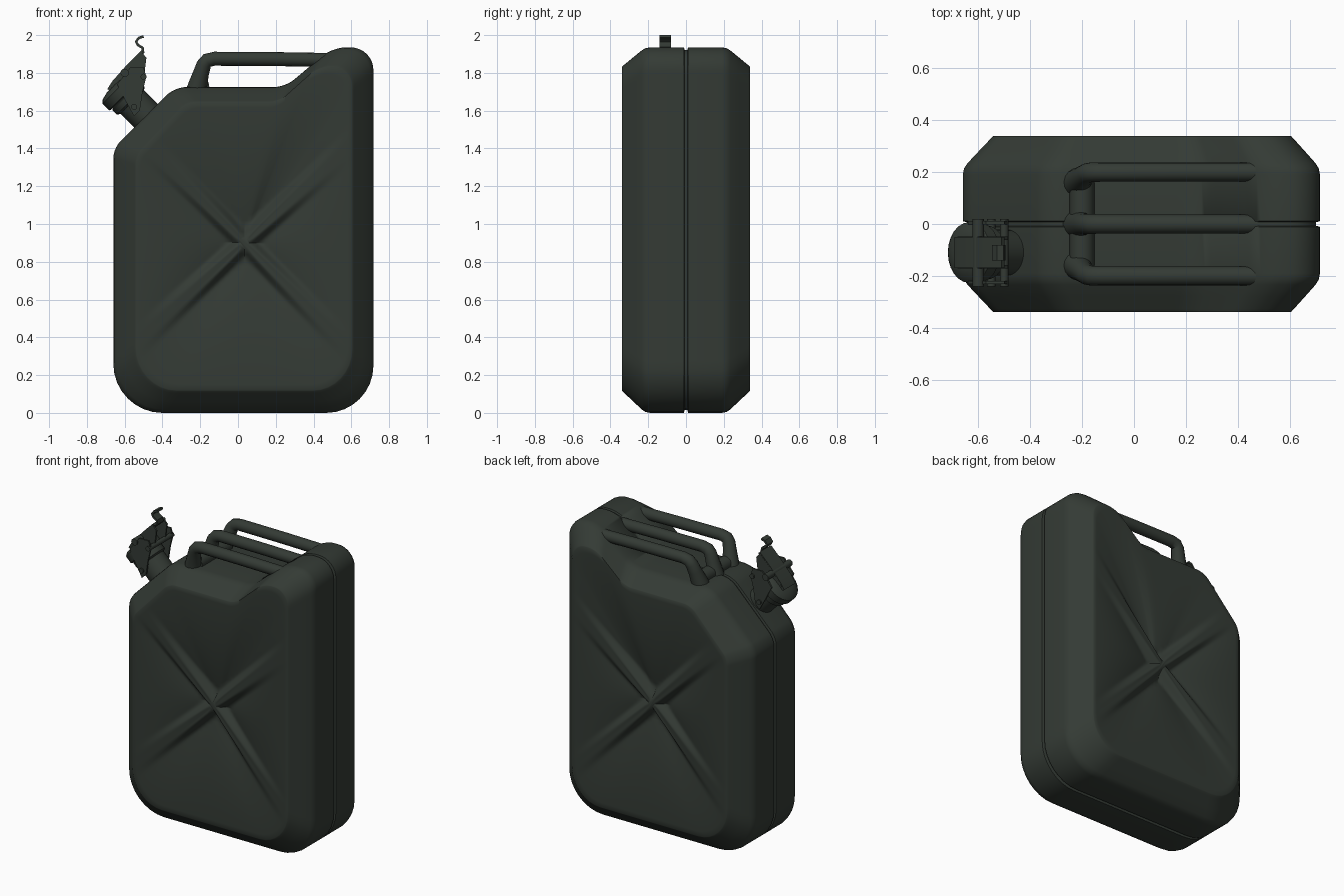
import bpy, bmesh, math
from mathutils import Vector

old = bpy.data.objects.get("Cube")
if old:
    bpy.data.objects.remove(old, do_unlink=True)

COLOUR = (0.034, 0.043, 0.035, 1)
paint = bpy.data.materials.new("dark_olive_paint")
paint.use_nodes = True
paint.diffuse_color = COLOUR
bsdf = paint.node_tree.nodes["Principled BSDF"]
bsdf.inputs["Base Color"].default_value = COLOUR
bsdf.inputs["Roughness"].default_value = 0.6


def finish(name, bm, angle=40):
    """Turn a bmesh into a painted object with smooth shading."""
    bmesh.ops.recalc_face_normals(bm, faces=bm.faces[:])
    mesh = bpy.data.meshes.new(name)
    bm.to_mesh(mesh)
    bm.free()
    mesh.materials.append(paint)
    ob = bpy.data.objects.new(name, mesh)
    bpy.context.scene.collection.objects.link(ob)
    bpy.ops.object.select_all(action='DESELECT')
    bpy.context.view_layer.objects.active = ob
    ob.select_set(True)
    bpy.ops.object.shade_smooth_by_angle(angle=math.radians(angle))
    return ob


def fillet(corners, steps=8, spacing=0.025):
    """Closed outline with rounded corners, given as (x, z, cut length)."""
    pts = []
    n = len(corners)
    for i, (x, z, cut) in enumerate(corners):
        p = Vector((x, z))
        before = Vector(corners[i - 1][:2]) - p
        after = Vector(corners[(i + 1) % n][:2]) - p
        a, b = p + before.normalized() * cut, p + after.normalized() * cut
        ca, cb = a.lerp(p, 0.55), b.lerp(p, 0.55)
        for k in range(steps + 1):
            t = k / steps
            s = 1 - t
            pts.append(a * s**3 + ca * 3 * s * s * t + cb * 3 * s * t * t + b * t**3)
    dense = []
    for i, p in enumerate(pts):
        q = pts[(i + 1) % len(pts)]
        parts = max(1, round((q - p).length / spacing))
        dense += [p.lerp(q, k / parts) for k in range(parts)]
    return dense


def sweep(name, path, radii, sides=16):
    """Round tube through points, with a radius at each one."""
    bm = bmesh.new()
    path = [Vector(p) for p in path]
    rings = []
    for i, p in enumerate(path):
        d = (path[min(i + 1, len(path) - 1)] - path[max(i - 1, 0)]).normalized()
        ref = Vector((0, 1, 0)) if abs(d.y) < 0.9 else Vector((1, 0, 0))
        u = d.cross(ref).normalized()
        v = d.cross(u)
        angles = [math.tau * k / sides for k in range(sides)]
        rings.append([bm.verts.new(p + (u * math.cos(t) + v * math.sin(t)) * radii[i])
                      for t in angles])
    for a, b in zip(rings, rings[1:]):
        for k in range(sides):
            m = (k + 1) % sides
            bm.faces.new((a[k], a[m], b[m], b[k]))
    bm.faces.new(rings[0])
    bm.faces.new(rings[-1])
    return finish(name, bm)


def slab(name, outline, y, width):
    """Extrude an x-z outline across y."""
    bm = bmesh.new()
    face = bm.faces.new([bm.verts.new((x, y - width / 2, z)) for x, z in outline])
    ext = bmesh.ops.extrude_face_region(bm, geom=[face])
    verts = [g for g in ext["geom"] if isinstance(g, bmesh.types.BMVert)]
    bmesh.ops.translate(bm, verts=verts, vec=(0, width, 0))
    return finish(name, bm, 35)


def strip(name, path, y, width, thick):
    """Bent sheet-metal strip following an x-z path."""
    pts = [Vector(p) for p in path]
    left, right = [], []
    for i, p in enumerate(pts):
        d = (pts[min(i + 1, len(pts) - 1)] - pts[max(i - 1, 0)]).normalized()
        off = Vector((-d.y, d.x)) * thick / 2
        left.append(p + off)
        right.append(p - off)
    return slab(name, left + right[::-1], y, width)


def smooth(t):
    t = min(1, max(0, t))
    return t * t * (3 - 2 * t)


# Can body: two pressed halves, a seam groove, sunk panels and a raised cross
outline = fillet([(-0.66, 0, 0.26), (0.717, 0, 0.25), (0.717, 1.935, 0.12),
                  (0.5, 1.935, 0.07), (0.25, 1.725, 0.06),
                  (-0.335, 1.725, 0.06), (-0.66, 1.4, 0.05)])
CENTRE = Vector((0.035, 0.9))
DEPTH, HALF = 0.1, 0.34
ARMS = [math.radians(a) for a in (41, 134, 224, 316)]


def inset(t):
    """Outline at t = 0, edge of the pressed panel at t = 1."""
    return [p.lerp(Vector((p.x * 0.83 + 0.008, p.y * 0.884 + 0.12)), t) for p in outline]


def sink(d, f):
    """Depth of the bulging panels, broken by the narrow raised cross."""
    angle = math.atan2(d.y, d.x)
    middle = abs(math.cos(2 * angle))
    gap = min(abs(d.length * math.sin(angle - a)) for a in ARMS)
    panel = DEPTH * (1 - f) ** (1.2 + 1.0 * middle)
    ridge = smooth((gap - 0.012) / 0.05)
    return panel * ridge + 0.3 * panel * (1 - ridge)


def panel_ring(f):
    ring = []
    for p in inset(1):
        d = (p - CENTRE) * f
        ring.append((CENTRE.x + d.x, sink(d, f) - HALF, CENTRE.y + d.y))
    return ring


half = [panel_ring(k / 25) for k in range(1, 25)]
for t, y in ((1, 0.34), (0.96, 0.337), (0.88, 0.327), (0.5, 0.279), (0.15, 0.234),
             (0.04, 0.214), (0, 0.19), (0, 0.011), (0.13, 0.007)):
    half.append([(p.x, -y, p.y) for p in inset(t)])
loops = half + [[(x, -y, z) for x, y, z in ring] for ring in reversed(half)]

bm = bmesh.new()
rings = [[bm.verts.new(c) for c in ring] for ring in loops]
count = len(outline)
for a, b in zip(rings, rings[1:]):
    for k in range(count):
        m = (k + 1) % count
        bm.faces.new((a[k], a[m], b[m], b[k]))
bm.faces.new(rings[0])
bm.faces.new(rings[-1])
finish("can_body", bm, 60)

# Three carrying handles
for label, y in (("front", -0.2), ("middle", 0), ("back", 0.2)):
    sweep(label + "_handle",
          [(-0.222, y * 0.78, 1.69), (-0.212, y * 0.84, 1.74), (-0.195, y * 0.92, 1.8),
           (-0.18, y * 0.98, 1.845), (-0.163, y, 1.866), (-0.125, y, 1.875),
           (0.2, y, 1.873), (0.5, y, 1.868)],
          [0.058, 0.05, 0.042, 0.039, 0.038, 0.037, 0.037, 0.037])
sweep("handle_base", [(-0.2, -0.16, 1.73), (-0.2, 0.16, 1.73)], [0.048, 0.048])

# Filler neck and cap, tilted outward
SPOUT_Y = -0.11
base = Vector((-0.49, SPOUT_Y, 1.575))
axis = Vector((-1, 0, 1)).normalized()


def on_axis(*stations):
    return [base + axis * s for s in stations]


sweep("filler_neck", on_axis(-0.14, 0.17), [0.088, 0.088], 24)
sweep("neck_collar", on_axis(0.1, 0.11, 0.145, 0.15), [0.09, 0.104, 0.104, 0.09], 24)
sweep("filler_cap", on_axis(0.15, 0.155, 0.205, 0.22, 0.23),
      [0.108, 0.117, 0.117, 0.1, 0.06], 24)

# Locking clamp: side plates, bridge, pins and curled lever
for label, side in (("front", -1), ("back", 1)):
    slab(label + "_clamp_plate",
         [(-0.64, 1.74), (-0.6, 1.66), (-0.55, 1.57), (-0.52, 1.6), (-0.505, 1.7),
          (-0.485, 1.78), (-0.5, 1.83), (-0.57, 1.83)], SPOUT_Y + side * 0.115, 0.012)
    slab(label + "_lever_arm",
         [(-0.68, 1.72), (-0.6, 1.73), (-0.55, 1.72), (-0.5, 1.76), (-0.485, 1.88),
          (-0.51, 1.91), (-0.58, 1.845), (-0.66, 1.755)],
         SPOUT_Y + side * 0.055, 0.012)
strip("cap_bridge", [(-0.685, 1.71), (-0.66, 1.75), (-0.58, 1.84), (-0.505, 1.915)],
      SPOUT_Y, 0.12, 0.016)
for label, x, z, r in (("hinge", -0.6, 1.8, 0.022), ("lock", -0.5, 1.78, 0.016),
                       ("lower", -0.55, 1.62, 0.016)):
    sweep(label + "_pin", [(x, SPOUT_Y - 0.13, z), (x, SPOUT_Y + 0.13, z)], [r, r], 12)
strip("lever_tongue", [(-0.52, 1.89), (-0.502, 1.91), (-0.505, 1.932), (-0.53, 1.948),
                       (-0.54, 1.965), (-0.525, 1.985), (-0.5, 1.993)],
      SPOUT_Y, 0.06, 0.014)
